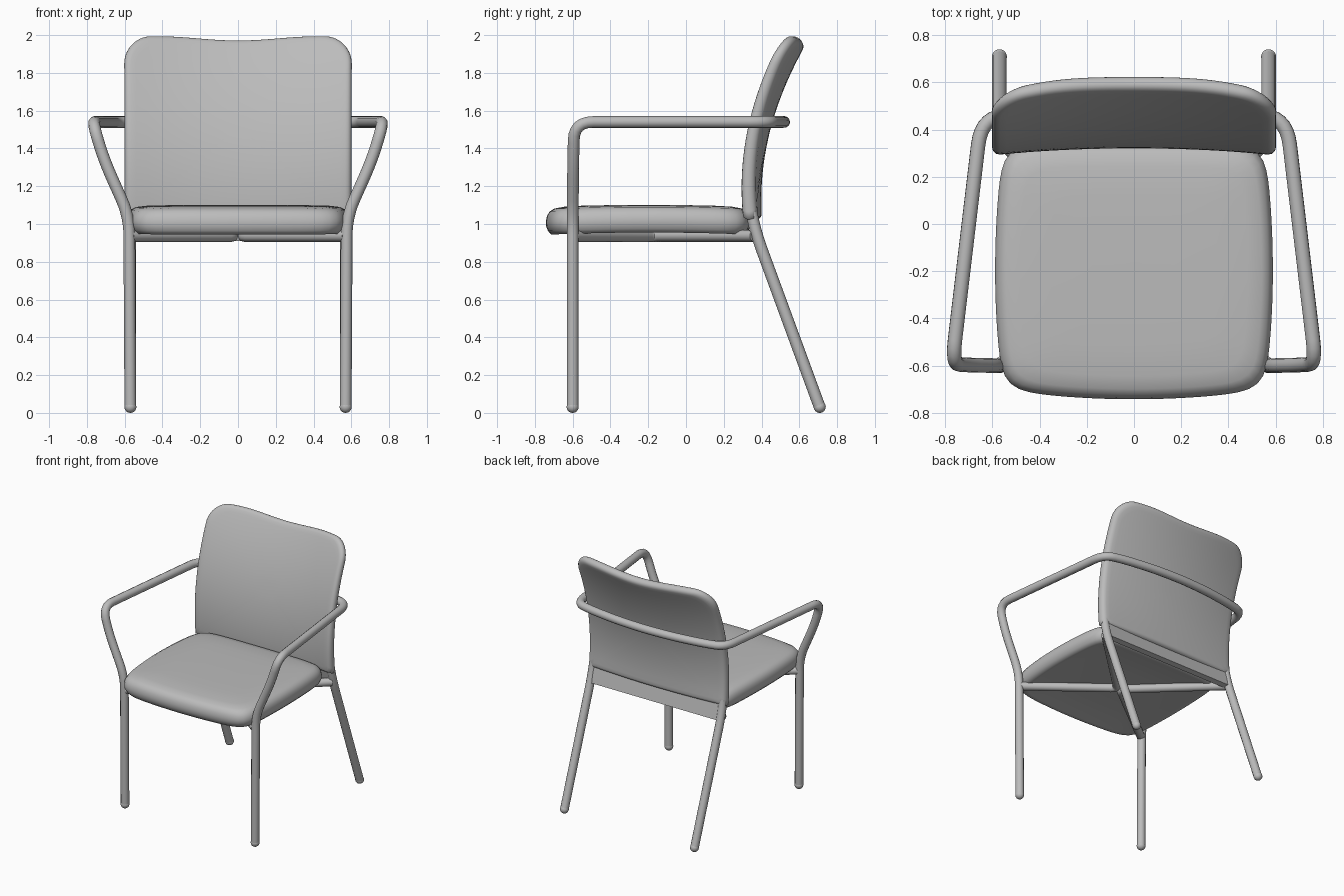
import bpy, bmesh, math
from mathutils import Vector

if "Cube" in bpy.data.objects:
    bpy.data.objects.remove(bpy.data.objects["Cube"])

TUBE = 0.031
grey = bpy.data.materials.new("mid_grey")
grey.diffuse_color = (0.5, 0.5, 0.5, 1)
grey.use_nodes = True
grey.node_tree.nodes["Principled BSDF"].inputs["Base Color"].default_value = grey.diffuse_color


def fillet(points, radius):
    """Round the inner corners of a polyline."""
    p = [Vector(q) for q in points]
    out = [p[0]]
    for a, b, c in zip(p, p[1:], p[2:]):
        u, v = a - b, c - b
        s = b + u.normalized() * min(radius, u.length * 0.48)
        e = b + v.normalized() * min(radius, v.length * 0.48)
        for i in range(7):
            t = i / 6
            out.append(s * (1 - t) ** 2 + b * 2 * t * (1 - t) + e * t * t)
    return out + [p[-1]]


def tube(name, points, radius=0.1):
    pts = fillet(points, radius)
    cu = bpy.data.curves.new(name, 'CURVE')
    cu.dimensions = '3D'
    cu.bevel_depth = TUBE
    cu.bevel_resolution = 4
    cu.use_fill_caps = True
    sp = cu.splines.new('POLY')
    sp.points.add(len(pts) - 1)
    for sp_pt, q in zip(sp.points, pts):
        sp_pt.co = (*q, 1)
    sp.use_smooth = True
    ob = bpy.data.objects.new(name, cu)
    bpy.context.collection.objects.link(ob)


def loft(name, rings):
    """Skin a list of closed rings and cap both ends."""
    bm = bmesh.new()
    loops = [[bm.verts.new(q) for q in ring] for ring in rings]
    n = len(loops[0])
    for lo, hi in zip(loops, loops[1:]):
        for i in range(n):
            j = (i + 1) % n
            bm.faces.new((lo[i], lo[j], hi[j], hi[i]))
    bm.faces.new(loops[0])
    bm.faces.new(loops[-1])
    bmesh.ops.recalc_face_normals(bm, faces=bm.faces)
    for f in bm.faces:
        f.smooth = True
    me = bpy.data.meshes.new(name)
    bm.to_mesh(me)
    bm.free()
    ob = bpy.data.objects.new(name, me)
    bpy.context.collection.objects.link(ob)


def flip(points):
    return [(-x, y, z) for x, y, z in points]


# Front legs, armrests and the hoop behind the back: one continuous tube
half = [(0.57, -0.6, 0.03), (0.576, -0.6, 1.04), (0.71, -0.597, 1.34),
        (0.77, -0.592, 1.54), (0.648, 0.435, 1.54), (0.5, 0.475, 1.54),
        (0.25, 0.51, 1.54)]
tube("front_legs_and_arms", half + [(0, 0.522, 1.54)] + flip(half)[::-1])

# Back legs, under-seat braces and rounded feet
back_leg = [(0.57, 0.708, 0.03), (0.57, 0.37, 0.95), (0.565, 0.335, 1.12),
            (0.56, 0.34, 1.25)]
brace = [(0.57, -0.6, 0.937), (0.012, -0.17, 0.937), (0.57, 0.36, 0.937)]
for side, s in (("right", 1), ("left", -1)):
    f = (lambda q: q) if s > 0 else flip
    tube("back_leg_" + side, f(back_leg))
    tube("seat_brace_" + side, f(brace), 0.05)
    for part, y in (("front", -0.6), ("back", 0.708)):
        bpy.ops.mesh.primitive_uv_sphere_add(
            segments=20, ring_count=12, radius=0.032,
            location=(0.57 * s, y, 0.032))
        bpy.context.object.name = f"{part}_foot_{side}"
        bpy.ops.object.shade_smooth()

# Rear rail between the back legs
bpy.ops.mesh.primitive_cube_add(size=1, location=(0, 0.368, 0.972))
rail = bpy.context.object
rail.name = "rear_rail"
rail.scale = (1.12, 0.04, 0.12)
rail.rotation_euler.x = math.radians(14)

# Seat cushion: stacked rings of a soft, slightly bowed rectangle
layers = [(0.1, 0.968), (0.4, 0.968), (0.75, 0.966), (0.90, 0.955),
          (0.95, 0.955), (0.98, 0.975), (0.997, 1.0), (1.0, 1.025),
          (0.99, 1.052), (0.965, 1.076), (0.92, 1.09), (0.82, 1.097),
          (0.6, 1.10), (0.3, 1.10), (0.05, 1.10)]
N, EXP = 120, 11
rings = []
for k, z in layers:
    ring = []
    for i in range(N):
        a = 2 * math.pi * i / N
        c, s = math.cos(a), math.sin(a)
        r = (abs(c) ** EXP + abs(s) ** EXP) ** (-1 / EXP)
        u, v = r * c, r * s
        x = 0.588 * u * (1 - 0.06 * v * v)
        y = 0.542 * v + (0.04 if v < 0 else -0.01) * u * u * abs(v)
        ring.append((x * k, -0.2 + y * k, z - 0.012 * k ** 4 * v * v))
    rings.append(ring)
loft("seat", rings)

# Backrest: rounded outline with a dipped top, wrapped onto a curved surface
W, Z0, Z1, R = 0.6, 1.02, 2.005, 0.14
MID = (Z0 + Z1) / 2
outline = [(W * (i / 20 - 0.5) * 2, Z0) for i in range(20)]
outline += [(W, Z0 + (Z1 - R - Z0) * i / 20) for i in range(20)]
right = [(W - R + R * math.cos(a), Z1 - R + R * math.sin(a))
         for a in (math.pi / 2 * i / 10 for i in range(10))]
outline += right
outline += [((W - R) * (1 - i / 12), Z1) for i in range(25)]
outline += [(-x, z) for x, z in right[:0:-1]]
outline += [(-W, Z1 - R - (Z1 - R - Z0) * i / 20) for i in range(20)]


def back_y(x, z):
    bow = 0.022 + 0.062 * (z - Z0)
    return 0.29 + 0.335 * (z - 1.2) ** 2 + bow * (1 - (x / W) ** 2)


def back_point(x, z, t):
    """Point at depth fraction t behind the front surface."""
    e = 0.001
    n = Vector((-(back_y(x + e, z) - back_y(x, z)) / e, 1,
                -(back_y(x, z + e) - back_y(x, z)) / e)).normalized()
    n.x *= 0.3
    thick = 0.08 - 0.015 * (z - Z0)
    return Vector((x, back_y(x, z), z)) + n * t * thick


rim = [(0.1 * i, 0) for i in range(1, 10)] + [
    (0.945, 0.01), (0.97, 0.06), (0.985, 0.16), (0.996, 0.3), (1, 0.5)]
rim += [(k, 1 - t) for k, t in rim[-2::-1]]
rings = []
for k, t in rim:
    ring = []
    for x, z in outline:
        dip = 0.011 * (1 + math.cos(math.pi * min(abs(x) / 0.42, 1)))
        z -= dip * max(0, (z - MID) / (Z1 - MID)) ** 2
        ring.append(back_point(x * k, MID + (z - MID) * k, t))
    rings.append(ring)
loft("backrest", rings)

for ob in bpy.context.collection.objects:
    ob.data.materials.append(grey)
